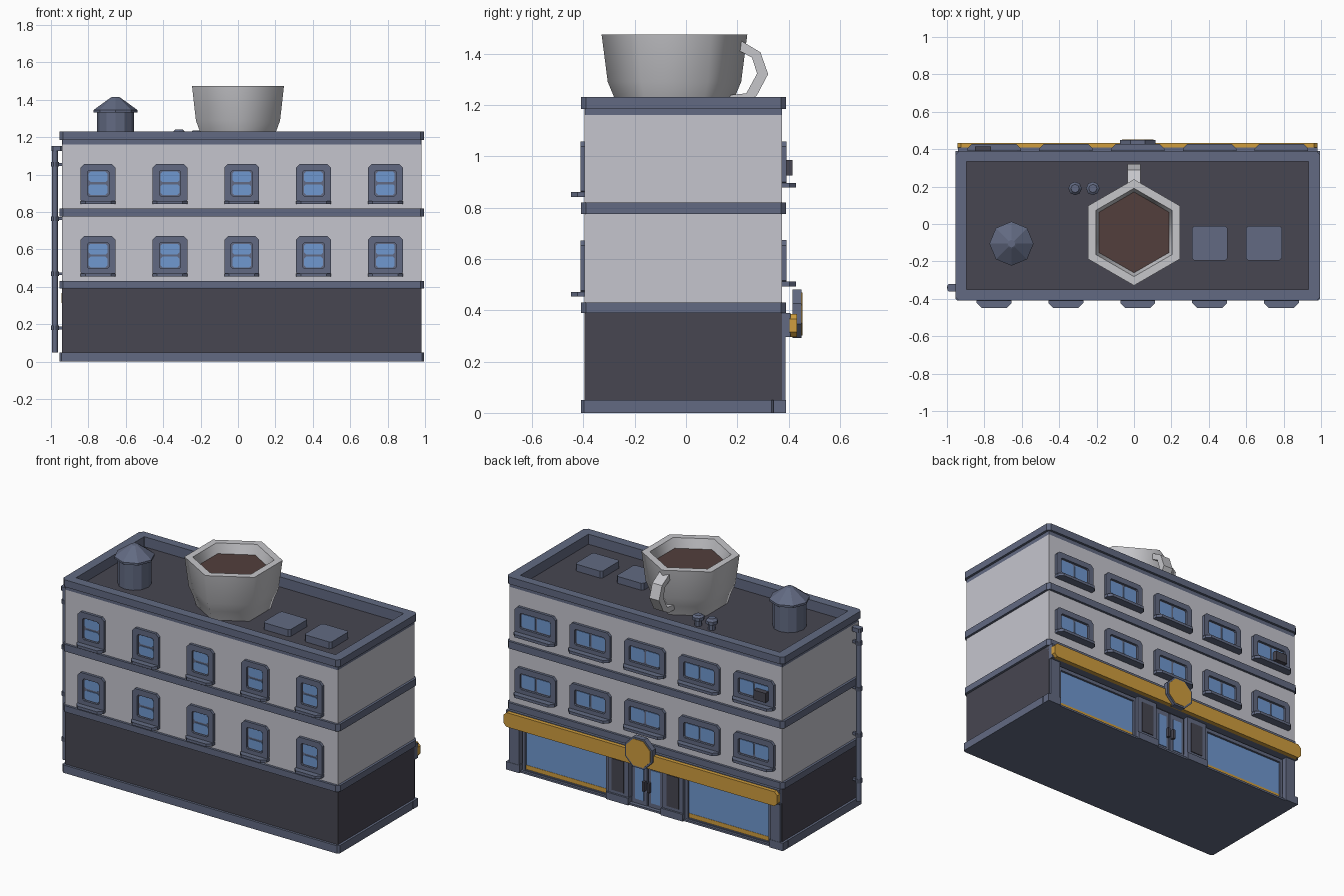
import bpy, bmesh, math

if "Cube" in bpy.data.objects:
    bpy.data.objects.remove(bpy.data.objects["Cube"])


def material(name, hex_code):
    lin = []
    for i in (0, 2, 4):
        c = int(hex_code[i:i + 2], 16) / 255
        lin.append(c / 12.92 if c <= 0.04045 else ((c + 0.055) / 1.055) ** 2.4)
    m = bpy.data.materials.new(name)
    m.diffuse_color = (*lin, 1)
    m.use_nodes = True
    m.node_tree.nodes["Principled BSDF"].inputs["Base Color"].default_value = m.diffuse_color
    return m


TRIM = material("slate trim", "626A82")
WALL = material("pale wall", "C5C5CE")
DARK = material("dark wall", "474651")
GLASS = material("blue glass", "7098D0")
GOLD = material("golden sign", "D09E3E")
CUP = material("white ceramic", "C6C6CA")
COFFEE = material("coffee brown", "523F3C")


def finish(name, bm, mat):
    bmesh.ops.recalc_face_normals(bm, faces=bm.faces)
    me = bpy.data.meshes.new(name)
    bm.to_mesh(me)
    bm.free()
    me.materials.append(mat)
    ob = bpy.data.objects.new(name, me)
    bpy.context.collection.objects.link(ob)
    return ob


def rect(u0, u1, v0, v1, c=0.0, low=True):
    """Rectangle outline with cut corners (low=False keeps the lower ones square)."""
    if c == 0:
        return [(u0, v0), (u1, v0), (u1, v1), (u0, v1)]
    top = [(u1, v1 - c), (u1 - c, v1), (u0 + c, v1), (u0, v1 - c)]
    if low:
        return [(u0, v0 + c), (u0 + c, v0), (u1 - c, v0), (u1, v0 + c)] + top
    return [(u0, v0), (u1, v0)] + top


def prism(name, pts, a, b, axis, mat, hole=None):
    """Extrude an outline along an axis; a hole needs as many points as the outline."""
    def place(p, t):
        return {"x": (t, *p), "y": (p[0], t, p[1]), "z": (*p, t)}[axis]
    bm = bmesh.new()
    n = len(pts)
    loops = [[bm.verts.new(place(p, t)) for p in ring]
             for ring in ([pts, hole] if hole else [pts]) for t in (a, b)]

    def bridge(p, q):
        for i in range(n):
            j = (i + 1) % n
            bm.faces.new((p[i], p[j], q[j], q[i]))
    bridge(loops[0], loops[1])
    if hole:
        bridge(loops[2], loops[3])
        bridge(loops[0], loops[2])
        bridge(loops[1], loops[3])
    else:
        bm.faces.new(loops[0])
        bm.faces.new(loops[1])
    return finish(name, bm, mat)


def box(name, x0, x1, y0, y1, z0, z1, mat, c=0.0):
    return prism(name, rect(x0, x1, y0, y1, c), z0, z1, "z", mat)


def lathe(name, profile, n, x, y, mat, turn=0.0):
    """Revolve (radius, height) points into an n-sided solid."""
    bm = bmesh.new()
    rings = [[bm.verts.new((x + r * math.cos(turn + math.tau * i / n),
                            y + r * math.sin(turn + math.tau * i / n), z))
              for i in range(n)] for r, z in profile]
    for p, q in zip(rings, rings[1:]):
        for i in range(n):
            j = (i + 1) % n
            bm.faces.new((p[i], p[j], q[j], q[i]))
    bm.faces.new(rings[0])
    bm.faces.new(rings[-1])
    return finish(name, bm, mat)


def smooth(ob, degrees):
    bpy.ops.object.select_all(action="DESELECT")
    ob.select_set(True)
    bpy.context.view_layer.objects.active = ob
    bpy.ops.object.shade_smooth_by_angle(angle=math.radians(degrees))


MID = 0.02                      # centre of the building in x
X0, X1, Y0, Y1 = -0.94, 0.98, -0.395, 0.375
SX0, SX1, SY0, SY1 = -0.955, 0.995, -0.41, 0.39

# Building body and floor bands
box("ground_floor", X0, X1, Y0, 0.345, 0.01, 0.39, DARK)
box("upper_floors", X0, X1, Y0, Y1, 0.39, 1.16, WALL)
box("base_plate", X0, X1, Y0, 0.38, 0, 0.012, TRIM)
box("base_slab", SX0, SX1, SY0, 0.345, 0, 0.05, TRIM, 0.012)
box("lower_band", SX0, SX1, SY0, SY1, 0.39, 0.43, TRIM, 0.02)
box("middle_band", SX0, SX1, SY0, SY1, 0.775, 0.82, TRIM, 0.02)

# Roof and parapet
box("roof_deck", X0 + 0.02, X1 - 0.02, Y0 + 0.02, Y1 - 0.02, 1.15, 1.166, DARK)
opening = rect(-0.895, 0.932, -0.35, 0.335, 0.001)
prism("parapet", rect(SX0, SX1, SY0, SY1, 0.02), 1.185, 1.23, "z", TRIM, opening)
prism("parapet_base", rect(X0, X1, Y0, Y1, 0.001), 1.16, 1.185, "z", TRIM, opening)

# Roof hatches, water tank and vents
for x in (0.405, 0.695):
    box("roof_hatch", x - 0.095, x + 0.095, -0.195, -0.01, 1.16, 1.21, TRIM, 0.012)
lathe("water_tank", [(0.098, 1.16), (0.098, 1.335)], 12, -0.655, -0.105, TRIM)
lathe("tank_roof", [(0.118, 1.332), (0.118, 1.345), (0.028, 1.41), (0.02, 1.415)],
      8, -0.655, -0.105, TRIM)
for x, top in ((-0.315, 1.24), (-0.22, 1.235)):
    lathe("roof_vent", [(0.022, 1.16), (0.022, 1.2), (0.036, 1.205), (0.036, 1.225),
                        (0.022, top)], 8, x, 0.19, TRIM)

# Giant cup with coffee and handle
cup = lathe("cup", [(0.215, 1.166), (0.235, 1.23), (0.26, 1.29), (0.284, 1.475),
                    (0.236, 1.475), (0.212, 1.4)], 6, 0, -0.045, CUP, math.pi / 2)
smooth(cup, 65)
lathe("coffee", [(0.213, 1.40), (0.216, 1.415)], 6, 0, -0.045, COFFEE, math.pi / 2)
handle_side = [(0.19, 1.455), (0.215, 1.45), (0.29, 1.405), (0.32, 1.32), (0.275, 1.235),
               (0.22, 1.205), (0.165, 1.205), (0.165, 1.238), (0.235, 1.245),
               (0.277, 1.322), (0.257, 1.385), (0.205, 1.412), (0.19, 1.412)]
prism("cup_handle", handle_side, -0.034, 0.034, "x", CUP)


def window(x, z0, z1, half, side, border, sill_out):
    """One framed window; side is -1 for the front wall and 1 for the back wall."""
    face = Y0 if side < 0 else Y1

    def out(d):
        return face + side * d
    g0, g1, gh = z0 + 0.042, z1 - border, half - border
    prism("window_frame", rect(x - half, x + half, z0, z1, 0.02), out(-0.01), out(0.017),
          "y", TRIM, rect(x - gh, x + gh, g0, g1, 0.008))
    prism("window_sash", rect(x - gh, x + gh, g0, g1), out(-0.01), out(0.003), "y", TRIM)
    # two panes, stacked on the front and side by side at the back
    for s in (-1, 1):
        if side < 0:
            zc, h = (g0 + g1) / 2 + s * (g1 - g0) / 4, (g1 - g0) / 4 - 0.006
            pane = rect(x - gh + 0.007, x + gh - 0.007, zc - h, zc + h, 0.01)
        else:
            xc, h = x + s * gh / 2, gh / 2 - 0.006
            pane = rect(xc - h, xc + h, g0 + 0.008, g1 - 0.008, 0.008)
        prism("window_pane", pane, out(0.002), out(0.007), "y", GLASS)
    # sill with cut outer corners
    c = 0.025
    prism("window_sill", [(x - half, out(0)), (x + half, out(0)), (x + half, out(sill_out - c)),
                          (x + half - c, out(sill_out)), (x - half + c, out(sill_out)),
                          (x - half, out(sill_out - c))], z0 - 0.002, z0 + 0.016, "z", TRIM)


for i in range(-2, 3):
    for lift in (0, 0.388):
        window(MID + i * 0.384, 0.456, 0.672, 0.093, -1, 0.036, 0.053)
        bpy.context.view_layer.update()
        break
    window(MID + i * 0.384, 0.844, 1.058, 0.093, -1, 0.036, 0.053)
    for z in (0.495, 0.88):
        window(MID + i * 0.384, z, z + 0.178, 0.143, 1, 0.036, 0.053)

# Air conditioner in one back window
box("air_conditioner", -0.85, -0.765, 0.37, 0.415, 0.925, 0.985, DARK)

# Shop front on the back wall: corner pillars, side pillars and display windows
for s in (-1, 1):
    def span(a, b):
        return sorted((MID + s * a, MID + s * b))
    box("corner_wall", *span(0.9, 0.96), 0.34, Y1, 0.01, 0.39, DARK)
    box("corner_pillar", *span(0.885, 0.955), 0.34, 0.388, 0.01, 0.3, TRIM)
    box("corner_pillar_base", *span(0.88, 0.975), 0.34, SY1, 0, 0.05, TRIM)
    box("door_pillar", *span(0.12, 0.265), 0.34, 0.378, 0.01, 0.3, TRIM)
    box("door_pillar_base", *span(0.115, 0.27), 0.34, SY1, 0, 0.045, TRIM)
    box("pillar_panel", *span(0.15, 0.235), 0.37, 0.383, 0.065, 0.265, DARK)
    a, b = span(0.27, 0.875)
    prism("shop_frame", rect(a, b, 0.01, 0.285), 0.34, 0.365, "y", TRIM,
          rect(a + 0.018, b - 0.018, 0.018, 0.262))
    box("shop_glass", a + 0.018, b - 0.018, 0.34, 0.352, 0.045, 0.262, GLASS)
    box("shop_glass_stripe", a + 0.018, b - 0.018, 0.34, 0.354, 0.016, 0.045, GOLD)
    # Door leaf with glass and handle
    a, b = span(0.004, 0.11)
    box("door_leaf", a, b, 0.34, 0.356, 0.012, 0.285, TRIM)
    box("door_glass", a + 0.022, b - 0.022, 0.35, 0.36, 0.04, 0.25, GLASS)
    box("door_handle", *span(0.01, 0.026), 0.35, 0.378, 0.11, 0.17, DARK)

# Sign board and round sign
box("sign_backing", X0, X1, 0.34, 0.408, 0.296, 0.39, TRIM)
prism("sign_board", rect(X0 - 0.004, X1 + 0.002, 0.295, 0.386, 0.02), 0.403, 0.432, "y", GOLD)


def octagon(r):
    R = r / math.cos(math.pi / 8)
    return [(MID + R * math.cos(math.pi / 8 + k * math.pi / 4),
             0.386 + R * math.sin(math.pi / 8 + k * math.pi / 4)) for k in range(8)]


prism("round_sign", octagon(0.095), 0.415, 0.45, "y", TRIM)
prism("round_sign_face", octagon(0.084), 0.448, 0.453, "y", GOLD)

# Drain pipe with brackets at the left wall
smooth(lathe("drain_pipe", [(0.016, 0.05), (0.016, 1.14)], 10, -0.979, -0.34, TRIM), 40)
box("pipe_elbow", -0.998, X0, -0.36, -0.32, 1.125, 1.152, TRIM, 0.008)
for z in (0.18, 0.47, 0.765, 1.055):
    lathe("pipe_collar", [(0.021, z - 0.012), (0.021, z + 0.012)], 10, -0.979, -0.34, TRIM)
    box("pipe_bracket", -0.975, X0, -0.348, -0.332, z - 0.008, z + 0.008, TRIM)
